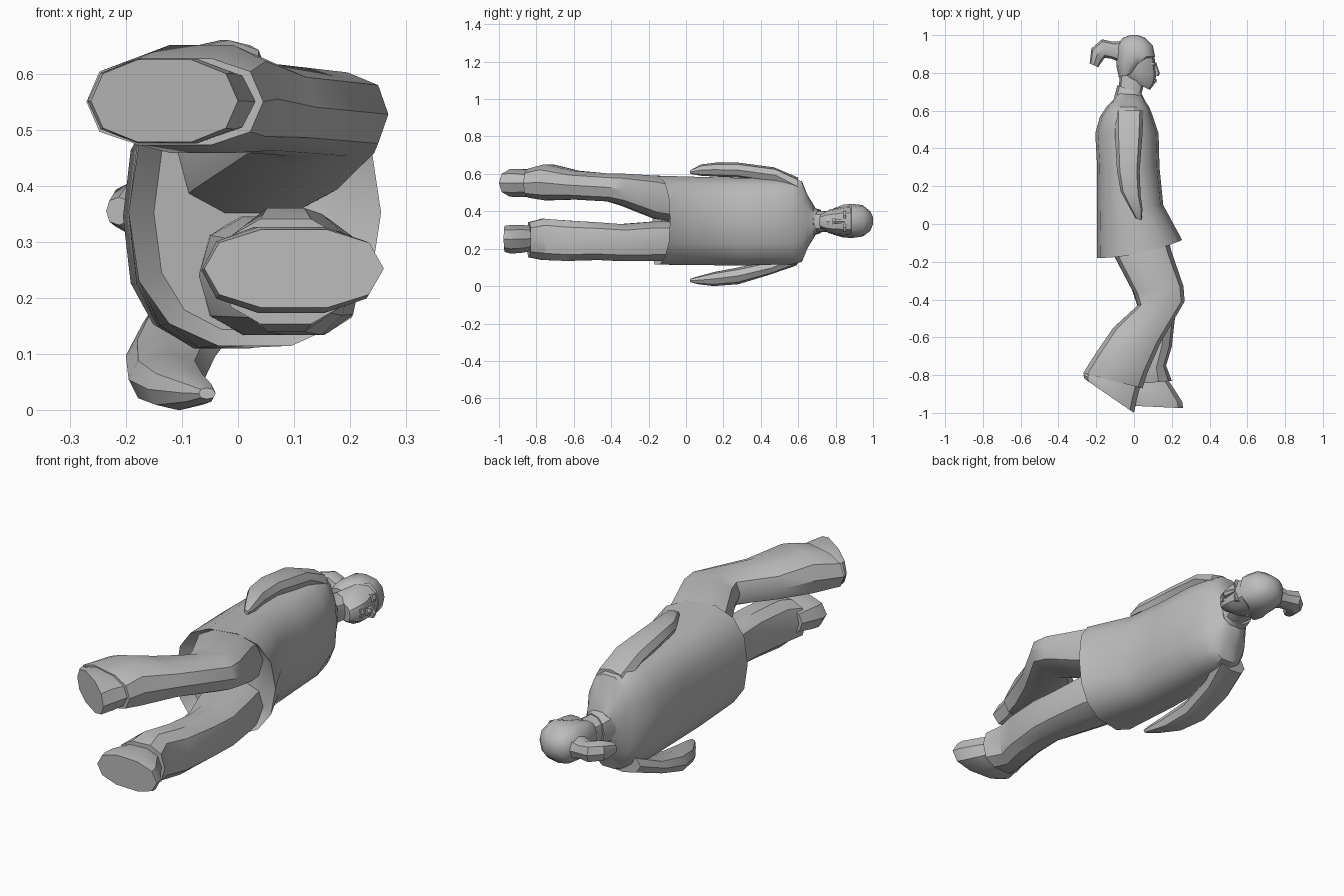
import bpy, bmesh, math

cube = bpy.data.objects.get("Cube")
if cube:
    bpy.data.objects.remove(cube)

grey = bpy.data.materials.new("plain_grey")
grey.use_nodes = True
colour = (0.5, 0.5, 0.5, 1)
grey.diffuse_color = colour
bsdf = next(n for n in grey.node_tree.nodes if n.type == 'BSDF_PRINCIPLED')
bsdf.inputs["Base Color"].default_value = colour
bsdf.inputs["Roughness"].default_value = 0.8


def loft(name, sections, sides=10, power=0.85, bend=1.0, angle=35):
    """Skin rounded rings; each section is back x, y, front x, y, low z, high z."""
    bm = bmesh.new()
    rings = []
    for xa, ya, xb, yb, z0, z1 in sections:
        ring = []
        for i in range(sides):
            a = 2 * math.pi * i / sides
            c = math.copysign(abs(math.cos(a)) ** power, math.cos(a))
            s = math.copysign(abs(math.sin(a)) ** power, math.sin(a))
            t = (c + 1) / 2
            ring.append(bm.verts.new((xa + (xb - xa) * t,
                                      ya + (yb - ya) * t ** bend,
                                      (z0 + z1) / 2 + (z1 - z0) / 2 * s)))
        rings.append(ring)
    for lo, hi in zip(rings, rings[1:]):
        for i in range(sides):
            j = (i + 1) % sides
            bm.faces.new((lo[i], lo[j], hi[j], hi[i]))
    bm.faces.new(rings[0])
    bm.faces.new(rings[-1])
    bmesh.ops.recalc_face_normals(bm, faces=bm.faces)
    mesh = bpy.data.meshes.new(name)
    bm.to_mesh(mesh)
    bm.free()
    mesh.materials.append(grey)
    obj = bpy.data.objects.new(name, mesh)
    bpy.context.collection.objects.link(obj)
    bpy.ops.object.select_all(action='DESELECT')
    obj.select_set(True)
    bpy.context.view_layer.objects.active = obj
    bpy.ops.object.shade_smooth_by_angle(angle=math.radians(angle))
    return obj


# Coat, with a recessed underside inside the hem
loft("coat", [
    (-.15, -.13, .19, -.06, .14, .565),
    (-.195, -.18, .255, -.085, .11, .595),
    (-.195, .10, .155, .10, .107, .588),
    (-.195, .30, .135, .30, .105, .583),
    (-.205, .48, .13, .48, .11, .58),
    (-.18, .57, .10, .57, .112, .58),
    (-.145, .62, .08, .62, .125, .565),
    (-.115, .65, .06, .65, .20, .49),
    (-.09, .69, .045, .68, .265, .425)], sides=14, power=0.82, bend=2)

# Neck and collar
loft("neck", [
    (-.09, .66, .045, .64, .28, .41),
    (-.08, .72, .04, .69, .285, .405),
    (-.075, .80, .055, .75, .29, .40)])
loft("collar", [
    (-.105, .67, .06, .645, .26, .43),
    (-.088, .735, .04, .69, .28, .41)])

# Head and features
loft("face", [
    (-.01, .755, .085, .71, .305, .385),
    (-.06, .785, .11, .745, .282, .408),
    (-.075, .82, .118, .79, .273, .417),
    (-.08, .87, .112, .84, .268, .427),
    (-.08, .92, .108, .90, .268, .427)], sides=12, power=0.85)
loft("hair", [
    (-.08, .775, .0, .80, .275, .415),
    (-.092, .83, .05, .85, .26, .435),
    (-.095, .89, .112, .885, .257, .44),
    (-.09, .945, .10, .945, .265, .433),
    (-.06, .985, .06, .985, .295, .40),
    (-.02, 1.0, .02, 1.0, .33, .37)], sides=12, power=0.85)
loft("nose", [
    (.10, .785, .128, .782, .328, .365),
    (.10, .80, .137, .797, .33, .362),
    (.10, .85, .118, .85, .338, .354)], sides=6)
loft("lips", [
    (.09, .752, .118, .750, .325, .368),
    (.09, .768, .122, .766, .325, .368)], sides=6)
for side, z in (("left", .312), ("right", .381)):
    loft(side + "_brow", [
        (.08, .842, .115, .842, z - .022, z + .022),
        (.08, .855, .12, .855, z - .022, z + .022)], sides=6)
loft("ponytail", [
    (-.06, .85, -.05, .97, .295, .405),
    (-.12, .875, -.11, .965, .31, .39),
    (-.155, .88, -.17, .978, .31, .405),
    (-.165, .865, -.225, .93, .315, .405),
    (-.19, .83, -.235, .85, .33, .38)], sides=8)

# Arms
loft("upper_side_arm", [
    (-.10, .60, .05, .60, .48, .58),
    (-.10, .46, .045, .48, .55, .635),
    (-.09, .28, .03, .28, .58, .66),
    (-.07, .17, .035, .15, .585, .66),
    (-.02, .08, .045, .08, .59, .65),
    (.01, .03, .04, .02, .60, .62)], sides=8)
loft("lower_side_arm", [
    (-.17, .58, .0, .60, .11, .20),
    (-.20, .43, -.04, .46, .06, .135),
    (-.195, .28, -.06, .28, .01, .10),
    (-.16, .16, -.05, .14, .0, .075),
    (-.10, .07, -.04, .06, .01, .052),
    (-.07, .03, -.04, .02, .02, .04)], sides=8)

# Bent leg, trailing behind, with its shoe below the flared hem
loft("bent_leg", [
    (-.12, -.06, .17, -.04, .34, .57),
    (-.10, -.18, .20, -.15, .355, .595),
    (.0, -.37, .262, -.33, .43, .605),
    (.02, -.43, .268, -.41, .45, .605),
    (-.11, -.55, .14, -.63, .46, .62),
    (-.20, -.68, .07, -.79, .455, .655),
    (-.27, -.79, .045, -.87, .47, .63)], power=0.75)
loft("bent_leg_shoe", [
    (-.24, -.76, .035, -.85, .48, .62),
    (-.268, -.80, .015, -.93, .472, .63),
    (-.262, -.82, .0, -1.0, .475, .628)])

# Standing leg and shoe
loft("straight_leg", [
    (-.07, -.06, .17, -.04, .13, .35),
    (-.07, -.18, .20, -.15, .13, .35),
    (.0, -.38, .22, -.32, .13, .335),
    (.03, -.47, .22, -.47, .135, .345),
    (.03, -.62, .20, -.65, .13, .355),
    (.0, -.78, .17, -.75, .135, .365),
    (-.03, -.85, .20, -.83, .15, .345)], power=0.8)
loft("shoe", [
    (-.03, -.82, .15, -.78, .19, .32),
    (-.055, -.89, .21, -.87, .175, .33),
    (-.065, -.93, .255, -.94, .17, .33),
    (-.06, -.96, .26, -.975, .18, .325)])
